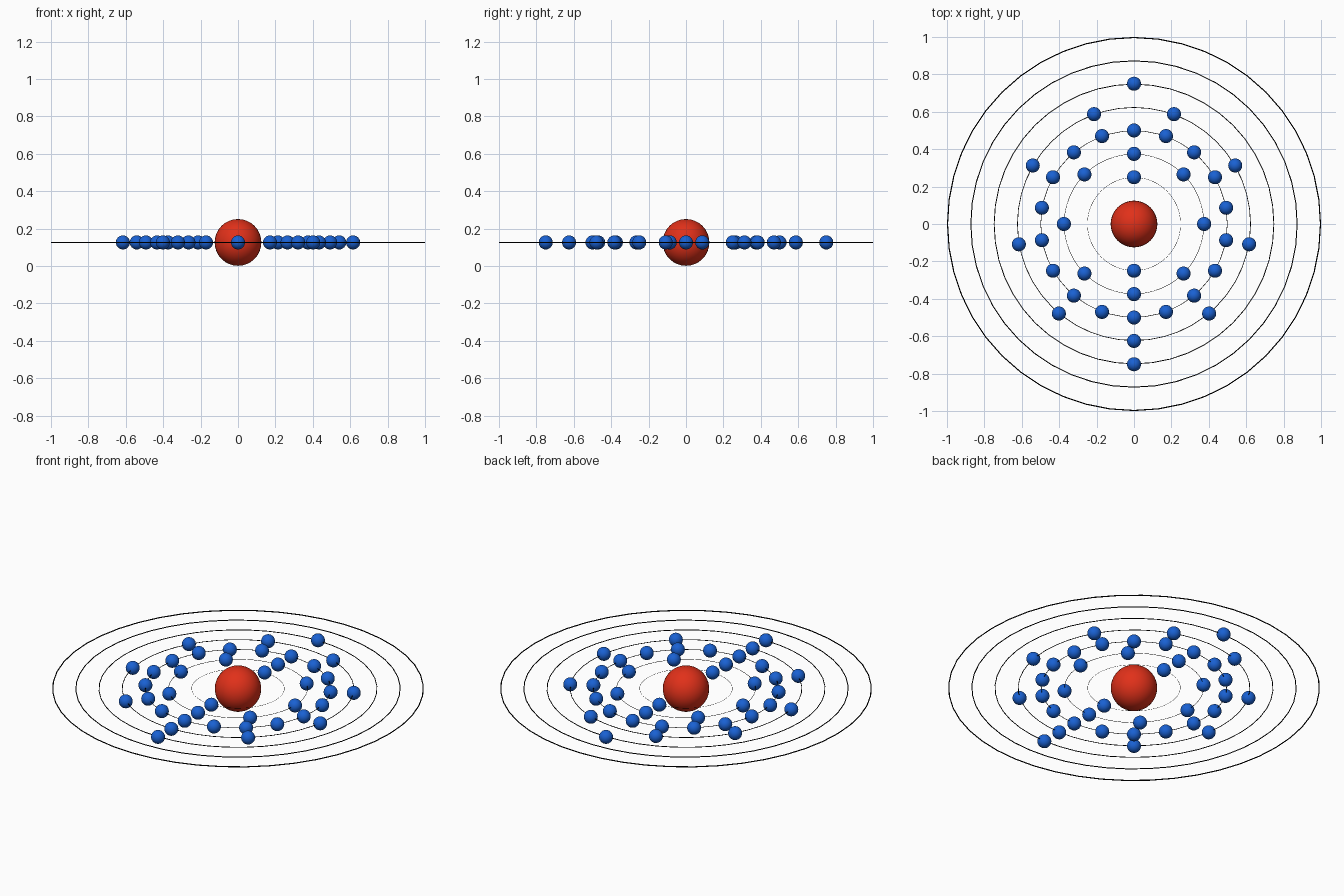
import bpy
from math import cos, sin, radians, pi

if "Cube" in bpy.data.objects:
    bpy.data.objects.remove(bpy.data.objects["Cube"])

CENTRE_Z = 0.126


def material(name, colour):
    m = bpy.data.materials.new(name)
    m.diffuse_color = (*colour, 1)
    m.use_nodes = True
    m.node_tree.nodes["Principled BSDF"].inputs["Base Color"].default_value = m.diffuse_color
    return m


RED = material("red", (0.75, 0.03, 0.01))
BLUE = material("blue", (0.01, 0.12, 0.65))
BLACK = material("black", (0.0, 0.0, 0.0))


def finish(name, mat):
    ob = bpy.context.object
    ob.name = name
    ob.data.materials.append(mat)
    bpy.ops.object.shade_smooth()
    return ob


def ball(name, radius, loc, mat):
    bpy.ops.mesh.primitive_uv_sphere_add(segments=32, ring_count=16,
                                         radius=radius, location=loc)
    return finish(name, mat)


# Nucleus
ball("nucleus", 0.125, (0, 0, CENTRE_Z), RED)

# Seven thin orbit rings, the wire thickening with the radius
for i in range(7):
    r = 0.25 + 0.125 * i
    bpy.ops.mesh.primitive_torus_add(major_segments=48, minor_segments=12,
                                     major_radius=r * 0.997,
                                     minor_radius=r * 0.003,
                                     location=(0, 0, CENTRE_Z))
    finish(f"orbit_ring_{i + 1}", BLACK)

# Electrons evenly spaced on the five inner orbits, starting at the front
for i, count in enumerate((2, 8, 18, 9, 2)):
    r = 0.25 + 0.125 * i
    for k in range(count):
        a = -pi / 2 + 2 * pi * k / count
        ball(f"electron_{i + 1}_{k + 1}", 0.0375,
             (r * cos(a), r * sin(a), CENTRE_Z), BLUE)
